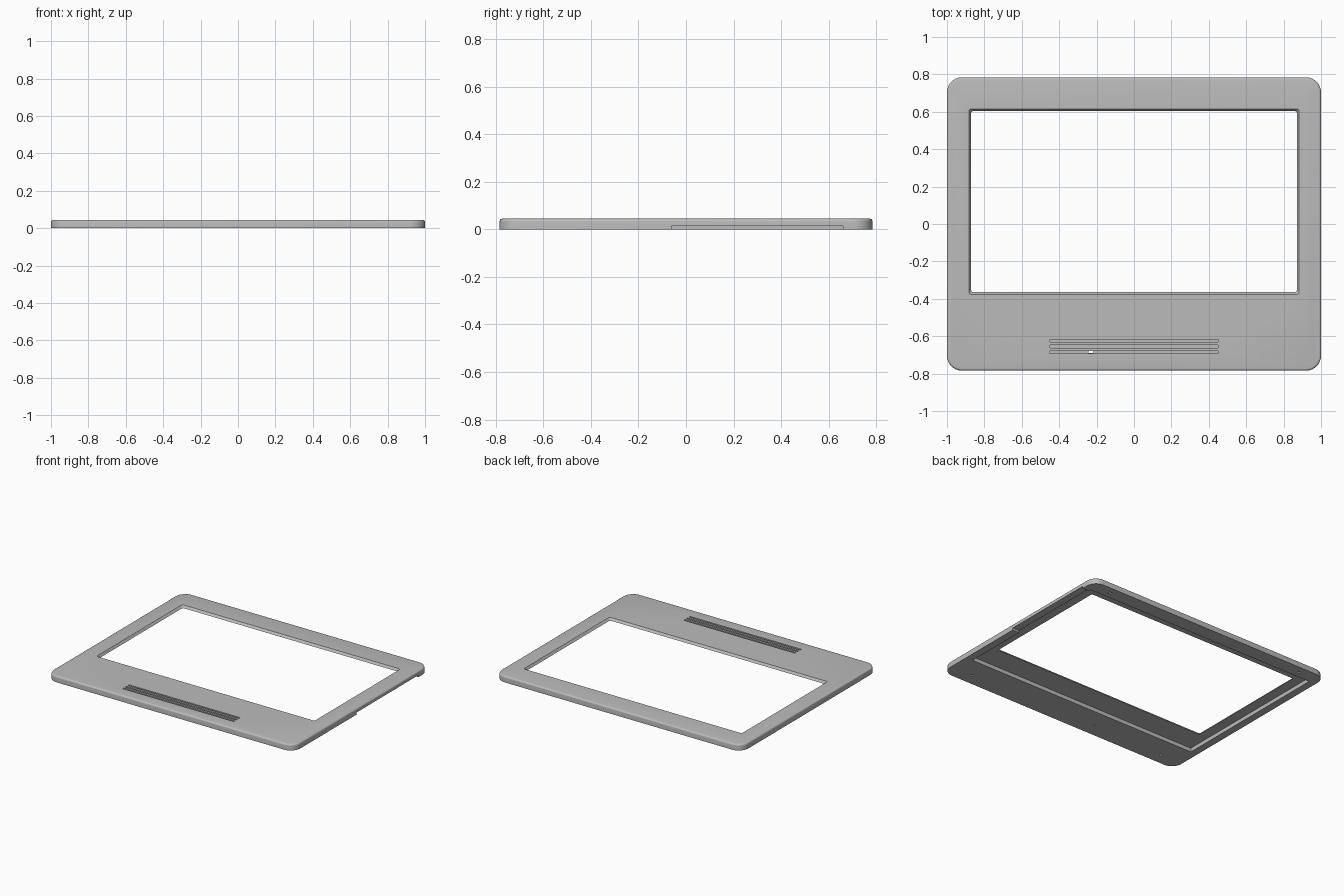
import bpy, bmesh, math

if "Cube" in bpy.data.objects:
    bpy.data.objects.remove(bpy.data.objects["Cube"])

grey = bpy.data.materials.new("light_grey")
grey.diffuse_color = (0.5, 0.5, 0.5, 1)
grey.use_nodes = True
grey.node_tree.nodes["Principled BSDF"].inputs["Base Color"].default_value = grey.diffuse_color

H = 0.045          # total height
W, D = 1.0, 0.784  # half width and half depth


def rounded_loft(name, levels, cx=0.0, cy=0.0, seg=8):
    """Stack of rounded rectangles; each level is (z, half_x, half_y, radius)."""
    bm = bmesh.new()
    rings = []
    for z, hx, hy, r in levels:
        ring = []
        for q, (sx, sy) in enumerate([(1, 1), (-1, 1), (-1, -1), (1, -1)]):
            for i in range(seg + 1):
                a = math.pi / 2 * (q + i / seg)
                ring.append(bm.verts.new((cx + sx * (hx - r) + r * math.cos(a),
                                          cy + sy * (hy - r) + r * math.sin(a), z)))
        rings.append(ring)
    n = len(rings[0])
    for lo, hi in zip(rings, rings[1:]):
        for i in range(n):
            j = (i + 1) % n
            bm.faces.new((lo[i], lo[j], hi[j], hi[i]))
    bm.faces.new(rings[0][::-1])
    bm.faces.new(rings[-1])
    return finish(name, bm)


def box(name, x0, x1, y0, y1, z0, z1):
    bm = bmesh.new()
    bmesh.ops.create_cube(bm, size=1)
    for v in bm.verts:
        v.co = ((x0 + x1) / 2 + v.co.x * (x1 - x0),
                (y0 + y1) / 2 + v.co.y * (y1 - y0),
                (z0 + z1) / 2 + v.co.z * (z1 - z0))
    return finish(name, bm)


def finish(name, bm):
    bmesh.ops.recalc_face_normals(bm, faces=bm.faces)
    me = bpy.data.meshes.new(name)
    bm.to_mesh(me)
    bm.free()
    me.materials.append(grey)
    ob = bpy.data.objects.new(name, me)
    bpy.context.collection.objects.link(ob)
    return ob


def cut(body, cutter):
    """Subtract the cutter for good, then drop it."""
    mod = body.modifiers.new("cut", 'BOOLEAN')
    mod.operation = 'DIFFERENCE'
    mod.solver = 'EXACT'
    mod.object = cutter
    bpy.context.view_layer.objects.active = body
    bpy.ops.object.modifier_apply(modifier=mod.name)
    bpy.data.objects.remove(cutter)


# Bezel body: rounded corners with a soft top edge
R, F = 0.08, 0.012
levels = [(0, W, D, R)]
for k in range(5):
    a = math.pi / 2 * k / 4
    inset = F * (1 - math.cos(a))
    levels.append((H - F + F * math.sin(a), W - inset, D - inset, R - inset))
body = rounded_loft("bezel_frame", levels)

# Shallow pocket under the frame
cut(body, box("pocket", -0.945, 0.945, -0.54, 0.68, -0.02, 0.028))

# Screen opening with sloped walls
slope = 0.012 / 0.017
for_z = lambda z: (z, 0.871 + (z - 0.028) * slope, 0.484 + (z - 0.028) * slope, 0.012)
cut(body, rounded_loft("opening", [for_z(0.015), for_z(0.06)], 0, 0.12, 3))

# Notch along the lower right edge
cut(body, box("side_notch", 0.93, 1.05, -0.06, 0.66, -0.02, 0.015))

# Three grille grooves on the front margin
for y in (-0.625, -0.655, -0.685):
    cut(body, box("groove", -0.45, 0.45, y - 0.007, y + 0.007, H - 0.012, H + 0.02))

# Small through hole in the front groove
cut(body, box("pin_hole", -0.243, -0.217, -0.691, -0.679, -0.02, H + 0.02))

# Blind fixing slots in the underside corners
for x in (-0.82, 0.82):
    for y in (-0.70, 0.73):
        cut(body, box("fixing_slot", x - 0.013, x + 0.013, y - 0.008, y + 0.008, -0.02, 0.02))

# Smooth rounded edges, keep the cuts crisp
bpy.ops.object.select_all(action='DESELECT')
body.select_set(True)
bpy.context.view_layer.objects.active = body
bpy.ops.object.shade_smooth_by_angle(angle=math.radians(30))
